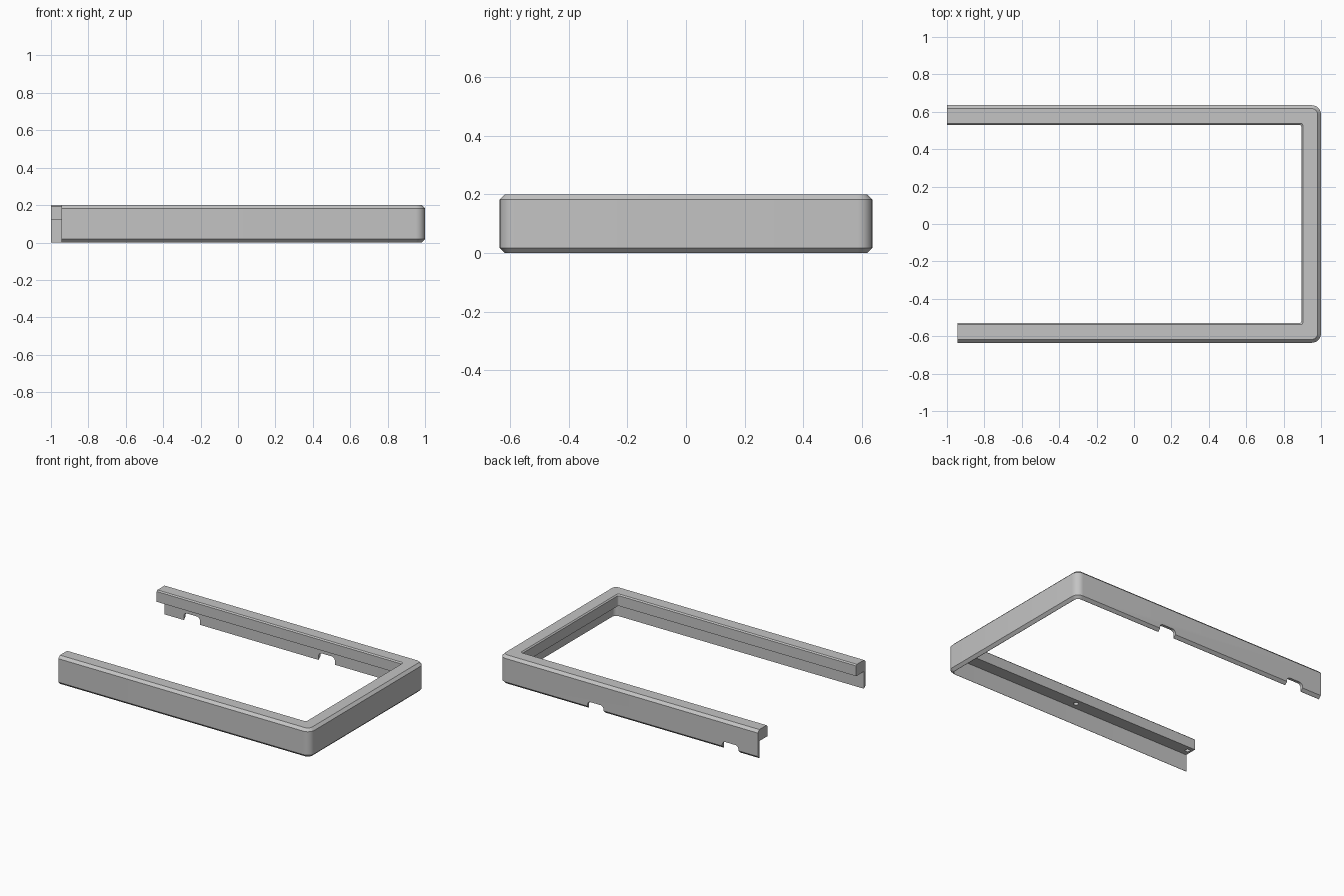
import bpy, bmesh
from math import pi, sin, cos
from mathutils import Vector, Matrix

if "Cube" in bpy.data.objects:
    bpy.data.objects.remove(bpy.data.objects["Cube"])

HALF_Y = 0.635
FRONT_END, BACK_END = -0.945, -1.0
STEPS = 8

# L-shaped section: (inset from outer face, height)
SECTION = [(0, 0.018), (0, 0.182), (0.018, 0.2), (0.097, 0.2), (0.105, 0.192),
           (0.105, 0.12), (0.02, 0.12), (0.02, 0), (0.018, 0)]

grey = bpy.data.materials.new("plain_grey")
grey.use_nodes = True
grey.diffuse_color = (0.55, 0.55, 0.55, 1)
grey.node_tree.nodes["Principled BSDF"].inputs["Base Color"].default_value = (0.55, 0.55, 0.55, 1)


def make_object(name, bm):
    bmesh.ops.recalc_face_normals(bm, faces=bm.faces[:])
    mesh = bpy.data.meshes.new(name)
    bm.to_mesh(mesh)
    bm.free()
    mesh.materials.append(grey)
    obj = bpy.data.objects.new(name, mesh)
    bpy.context.collection.objects.link(obj)
    return obj


def rail_line(inset):
    """U-shaped path with rounded corners, from the front end to the back end."""
    x, y = 1 - inset, HALF_Y - inset
    r = max(0.05 - inset, 0.012)
    arc = [(x - r + r * sin(a), y - r + r * cos(a))
           for a in (i * pi / 2 / STEPS for i in range(STEPS + 1))]
    front = [(px, -py) for px, py in arc]
    return [(FRONT_END, -y)] + front + arc[::-1] + [(BACK_END, y)]


def make_frame():
    bm = bmesh.new()
    lines = [[bm.verts.new((x, y, z)) for x, y in rail_line(d)] for d, z in SECTION]
    for a, b in zip(lines, lines[1:] + lines[:1]):
        for i in range(len(a) - 1):
            bm.faces.new((a[i], a[i + 1], b[i + 1], b[i]))
    for end in (0, -1):
        bm.faces.new([line[end] for line in lines])
    return make_object("frame", bm)


def notch_cutter(x):
    """Round-topped slot through the back wall."""
    w, top, r = 0.063, 0.052, 0.025
    side = [(w - r + r * cos(a), top - r + r * sin(a))
            for a in (i * pi / 2 / STEPS for i in range(STEPS + 1))]
    outline = [(w, -0.05)] + side + [(-px, pz) for px, pz in side[::-1]] + [(-w, -0.05)]
    bm = bmesh.new()
    face = bm.faces.new([bm.verts.new((x + px, HALF_Y - 0.05, pz)) for px, pz in outline])
    grown = bmesh.ops.extrude_face_region(bm, geom=[face])["geom"]
    bmesh.ops.translate(bm, vec=Vector((0, 0.1, 0)),
                        verts=[v for v in grown if isinstance(v, bmesh.types.BMVert)])
    return make_object("notch_cutter", bm)


def hole_cutter(x, y):
    """Blind screw hole in the underside of the ledge."""
    bm = bmesh.new()
    bmesh.ops.create_cone(bm, cap_ends=True, segments=24, radius1=0.016, radius2=0.016,
                          depth=0.08, matrix=Matrix.Translation((x, y, 0.13)))
    return make_object("hole_cutter", bm)


frame = make_frame()
cutters = [notch_cutter(x) for x in (-0.787, 0.255)]
cutters += [hole_cutter(x, s * 0.568) for x in (-0.915, 0) for s in (-1, 1)]

# Cut notches and holes
for cutter in cutters:
    cutter.hide_render = True
    mod = frame.modifiers.new(cutter.name, 'BOOLEAN')
    mod.operation = 'DIFFERENCE'
    mod.solver = 'EXACT'
    mod.object = cutter
bpy.context.view_layer.update()
cut_mesh = bpy.data.meshes.new_from_object(
    frame.evaluated_get(bpy.context.evaluated_depsgraph_get()))
frame.modifiers.clear()
frame.data = cut_mesh
for cutter in cutters:
    bpy.data.objects.remove(cutter)

# Smooth the rounded corners, keep edges sharp
bpy.ops.object.select_all(action='DESELECT')
frame.select_set(True)
bpy.context.view_layer.objects.active = frame
bpy.ops.object.shade_smooth_by_angle(angle=pi / 6)
